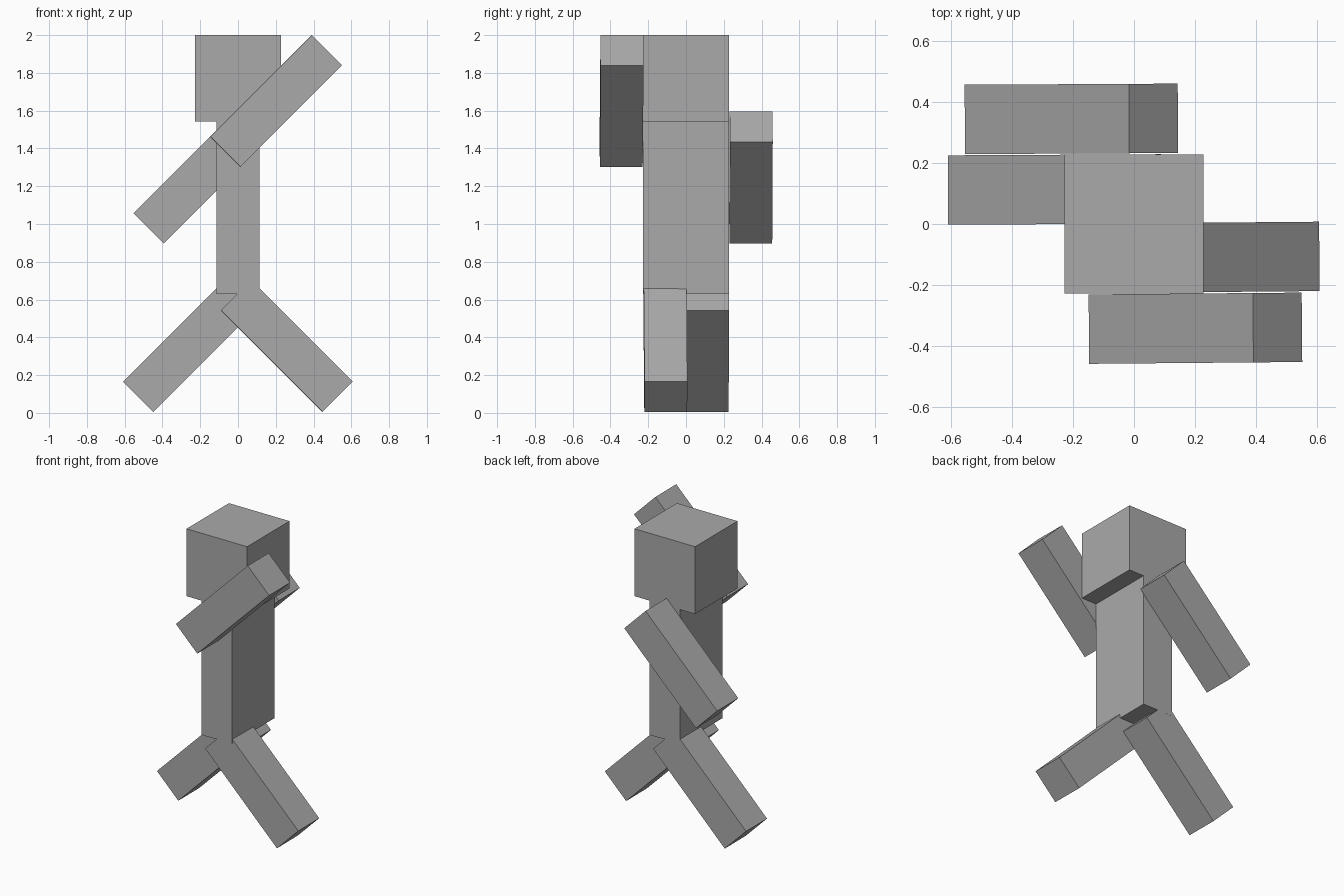
import bpy
from math import radians
from mathutils import Euler

if "Cube" in bpy.data.objects:
    bpy.data.objects.remove(bpy.data.objects["Cube"], do_unlink=True)

# Single plain grey
grey = bpy.data.materials.new("plain_grey")
grey.use_nodes = True
color = (0.4, 0.4, 0.4, 1)
grey.diffuse_color = color
grey.node_tree.nodes["Principled BSDF"].inputs["Base Color"].default_value = color


def block(name, center, size, pitch=0, yaw=0):
    """Box with applied size, pitched about y and then yawed about z."""
    bpy.ops.mesh.primitive_cube_add(size=1, location=center)
    ob = bpy.context.object
    ob.name = ob.data.name = name
    ob.scale = size
    ob.rotation_euler = Euler((0, radians(pitch), radians(yaw)))
    ob.data.materials.append(grey)
    bpy.ops.object.transform_apply(location=False, rotation=False, scale=True)
    return ob


# Head and torso
block("head", (0, 0, 1.771), (0.456, 0.456, 0.458))
block("torso", (0, 0, 1.086), (0.228, 0.456, 0.914))

# Swinging limbs, all the same bar set at 45 degrees
LIMB = (0.76, 0.227, 0.226)
block("front_arm", (0.201, -0.341, 1.651), LIMB, -45, 0.5)
block("back_arm", (-0.205, 0.344, 1.246), LIMB, -45, 0.3)
block("left_leg", (0.258, -0.109, 0.354), LIMB, 45, 0.5)
block("right_leg", (-0.260, 0.113, 0.354), LIMB, -45, 0.3)
